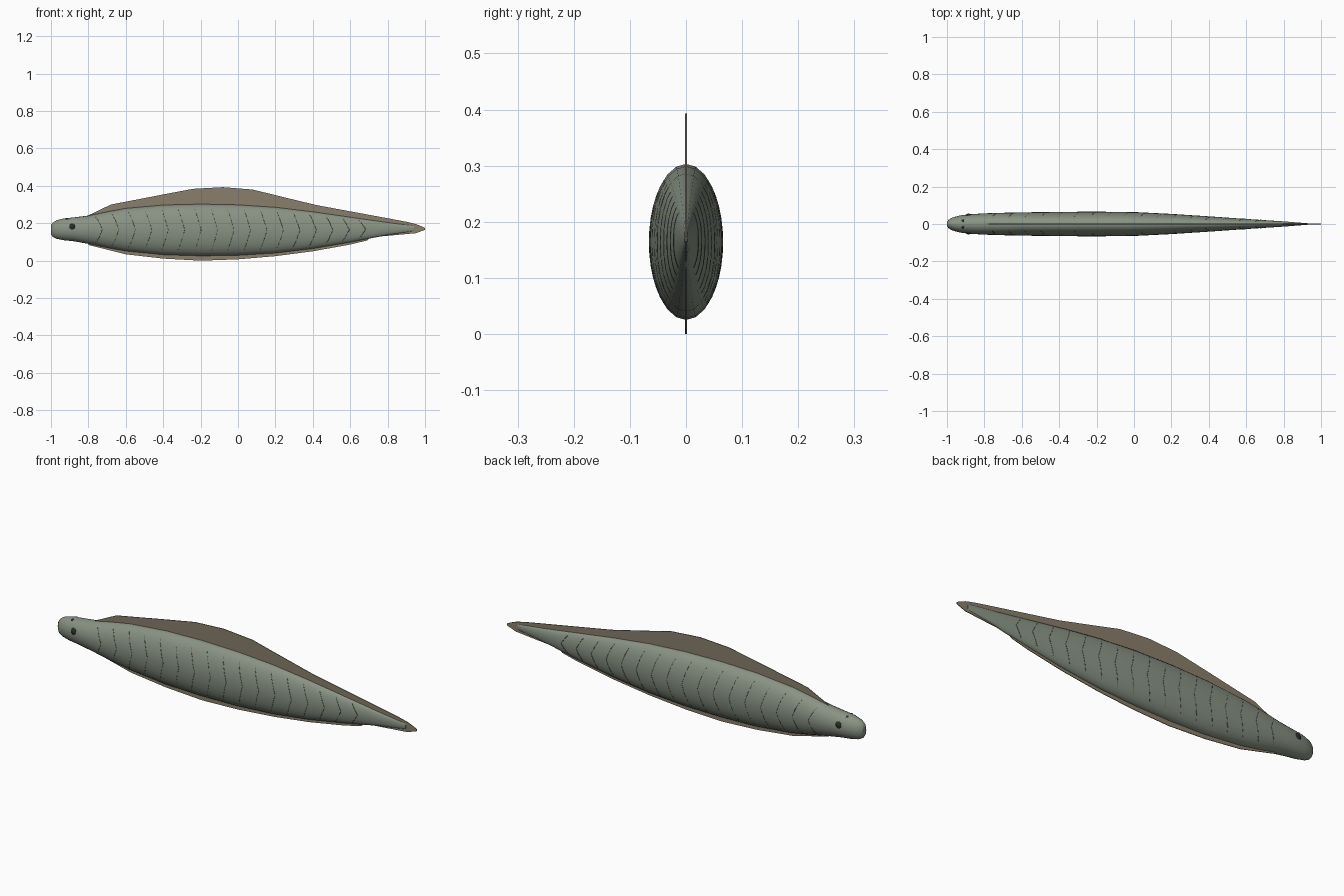
import bpy, bmesh, math

if "Cube" in bpy.data.objects:
    bpy.data.objects.remove(bpy.data.objects["Cube"])

def mat(name, c):
    m = bpy.data.materials.new(name)
    m.diffuse_color = (*c, 1)
    m.use_nodes = True
    m.node_tree.nodes["Principled BSDF"].inputs["Base Color"].default_value = m.diffuse_color
    return m

SKIN = mat("skin", (0.25, 0.29, 0.23))
FIN = mat("fin_membrane", (0.25, 0.21, 0.15))
DARK = mat("dark", (0.02, 0.025, 0.02))
SEAM = mat("muscle_line", (0.10, 0.12, 0.09))

# body stations: x, top z, bottom z, half width
BODY = [(-1.0, .19, .142, .012), (-.99, .204, .127, .024), (-.97, .216, .117, .035),
        (-.93, .226, .109, .046), (-.88, .231, .104, .052), (-.8, .241, .09, .057),
        (-.7, .262, .069, .06), (-.6, .28, .051, .062), (-.4, .298, .031, .065),
        (-.2, .303, .025, .066), (0, .299, .028, .064), (.2, .286, .04, .054),
        (.4, .262, .064, .041), (.6, .233, .098, .027), (.8, .204, .137, .014),
        (.94, .187, .158, .003)]

def station(x):
    for a, b in zip(BODY, BODY[1:]):
        if x <= b[0]:
            t = max(0, (x - a[0]) / (b[0] - a[0]))
            return [p + (q - p) * t for p, q in zip(a[1:], b[1:])]
    return BODY[-1][1:]

def surf(x, ang, lift=1.0):
    top, bot, w = station(x)
    return (x, w * lift * math.cos(ang),
            (top + bot) / 2 + (top - bot) / 2 * lift * math.sin(ang))

def finish(name, bm, material, angle=None):
    bmesh.ops.recalc_face_normals(bm, faces=bm.faces)
    me = bpy.data.meshes.new(name)
    bm.to_mesh(me)
    bm.free()
    ob = bpy.data.objects.new(name, me)
    bpy.context.collection.objects.link(ob)
    me.materials.append(material)
    if angle:
        bpy.ops.object.select_all(action='DESELECT')
        ob.select_set(True)
        bpy.context.view_layer.objects.active = ob
        bpy.ops.object.shade_smooth_by_angle(angle=math.radians(angle))
    return ob

# body: elliptical loft
N = 24
bm = bmesh.new()
rings = [[bm.verts.new(surf(s[0], 2 * math.pi * i / N)) for i in range(N)] for s in BODY]
for a, b in zip(rings, rings[1:]):
    for i in range(N):
        j = (i + 1) % N
        bm.faces.new((a[i], a[j], b[j], b[i]))
bm.faces.new(rings[0])
bm.faces.new(rings[-1])
finish("body", bm, SKIN, 40)

def fin(name, outline, root, t=.0015):
    # thin strip between an outer edge and a root edge along the body
    bm = bmesh.new()
    cols = []
    for x, z in outline:
        r = root(x)
        cols.append([bm.verts.new((x, y, h)) for y, h in ((-t, z), (t, z), (t, r), (-t, r))])
    for a, b in zip(cols, cols[1:]):
        for i in range(4):
            j = (i + 1) % 4
            bm.faces.new((a[i], a[j], b[j], b[i]))
    bm.faces.new(cols[0])
    bm.faces.new(cols[-1])
    finish(name, bm, FIN)

fin("dorsal_fin", [(-.8, .242), (-.68, .30), (-.55, .325), (-.4, .354), (-.24, .384),
                   (-.08, .393), (.08, .38), (.25, .338), (.42, .297), (.62, .26),
                   (.82, .223), (.9, .208)], lambda x: station(x)[0] - .012)
fin("tail_fin", [(.7, .214), (.82, .223), (.9, .208), (.95, .196), (.98, .184), (1.0, .174)],
    lambda x: .124 + (x - .7) * .09 if x < .96 else .147 + (x - .95) * .35)
fin("ventral_fin", [(-.8, .084), (-.6, .034), (-.4, .011), (-.2, .0), (0, .007),
                    (.2, .024), (.4, .05), (.6, .086), (.69, .108), (.7, .116)],
    lambda x: station(x)[1] + .012)

def ball(name, loc, r):
    bm = bmesh.new()
    bmesh.ops.create_uvsphere(bm, u_segments=16, v_segments=10, radius=r)
    bmesh.ops.translate(bm, verts=bm.verts, vec=loc)
    finish(name, bm, DARK, 40)

# side eyes and small crown spots
for side, tag in ((-1, "right"), (1, "left")):
    ball("eye_" + tag, (-.885, side * .034, .18), .022)
    ball("crown_spot_" + tag, (-.914, side * .015, .217), .0095)

# muscle lines: shallow chevrons lying on each flank
cu = bpy.data.curves.new("muscle_lines", 'CURVE')
cu.dimensions = '3D'
cu.bevel_depth = .0016
cu.bevel_resolution = 0
for k in range(17):
    x0 = -.76 + k * .088
    for side in (-1, 1):
        sp = cu.splines.new('POLY')
        sp.points.add(12)
        for i, p in enumerate(sp.points):
            u = i / 6 - 1
            x, y, z = surf(x0 + .035 * (1 - abs(u)), u * .95, .985)
            p.co = (x, side * y, z, 1)
ob = bpy.data.objects.new("muscle_lines", cu)
bpy.context.collection.objects.link(ob)
cu.materials.append(SEAM)
